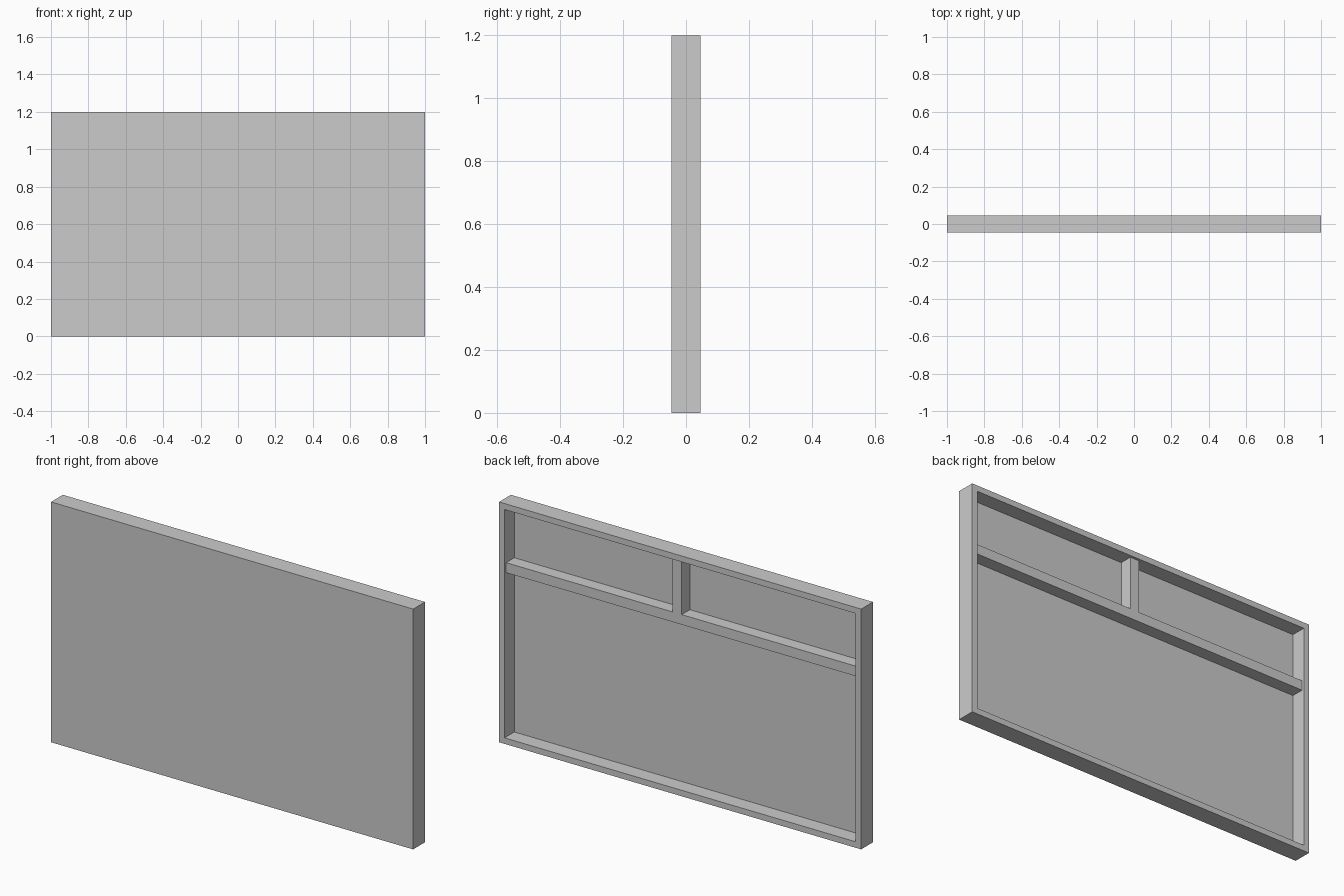
import bpy
import bmesh

WIDTH, DEPTH, HEIGHT = 2.0, 0.093, 1.2
RIM = 0.03            # thickness of the surrounding frame
SKIN = 0.016          # thickness of the front sheet
BACK = DEPTH / 2
FLOOR = -BACK + SKIN  # inner face of the front sheet
BRACE_BACK = BACK - 0.0125

default = bpy.data.objects.get("Cube")
if default:
    bpy.data.objects.remove(default, do_unlink=True)

grey = bpy.data.materials.new("plain grey")
grey.use_nodes = True
colour = (0.6, 0.6, 0.6, 1)
grey.diffuse_color = colour
grey.node_tree.nodes["Principled BSDF"].inputs["Base Color"].default_value = colour


def finish(bm, name):
    bmesh.ops.recalc_face_normals(bm, faces=bm.faces)
    mesh = bpy.data.meshes.new(name)
    bm.to_mesh(mesh)
    bm.free()
    mesh.materials.append(grey)
    obj = bpy.data.objects.new(name, mesh)
    bpy.context.collection.objects.link(obj)
    return obj


# Shallow panel: a slab whose back is inset and sunk to leave a rim
bm = bmesh.new()
bmesh.ops.create_cube(bm, size=1)
bmesh.ops.scale(bm, vec=(WIDTH, DEPTH, HEIGHT), verts=bm.verts)
bmesh.ops.translate(bm, vec=(0, 0, HEIGHT / 2), verts=bm.verts)
back = max(bm.faces, key=lambda f: f.calc_center_median().y)
bmesh.ops.inset_region(bm, faces=[back], thickness=RIM, use_even_offset=True)
well = bmesh.ops.extrude_face_region(bm, geom=[back])
sunk = [v for v in well["geom"] if isinstance(v, bmesh.types.BMVert)]
bmesh.ops.translate(bm, vec=(0, FLOOR - BACK, 0), verts=sunk)
if back.is_valid:
    bmesh.ops.delete(bm, geom=[back], context="FACES_ONLY")
finish(bm, "framed_panel")

# Inner brace: a cross rail and an upright to the top rim, as one profile
side, top = WIDTH / 2 - RIM, HEIGHT - RIM
low, high = 0.85, 0.90
post_left, post_right = 0.05, 0.0
profile = [(-side, low), (side, low), (side, high), (post_left, high),
           (post_left, top), (post_right, top), (post_right, high), (-side, high)]
bm = bmesh.new()
face = bm.faces.new([bm.verts.new((x, FLOOR, z)) for x, z in profile])
solid = bmesh.ops.extrude_face_region(bm, geom=[face])
moved = [v for v in solid["geom"] if isinstance(v, bmesh.types.BMVert)]
bmesh.ops.translate(bm, vec=(0, BRACE_BACK - FLOOR, 0), verts=moved)
finish(bm, "back_brace")
